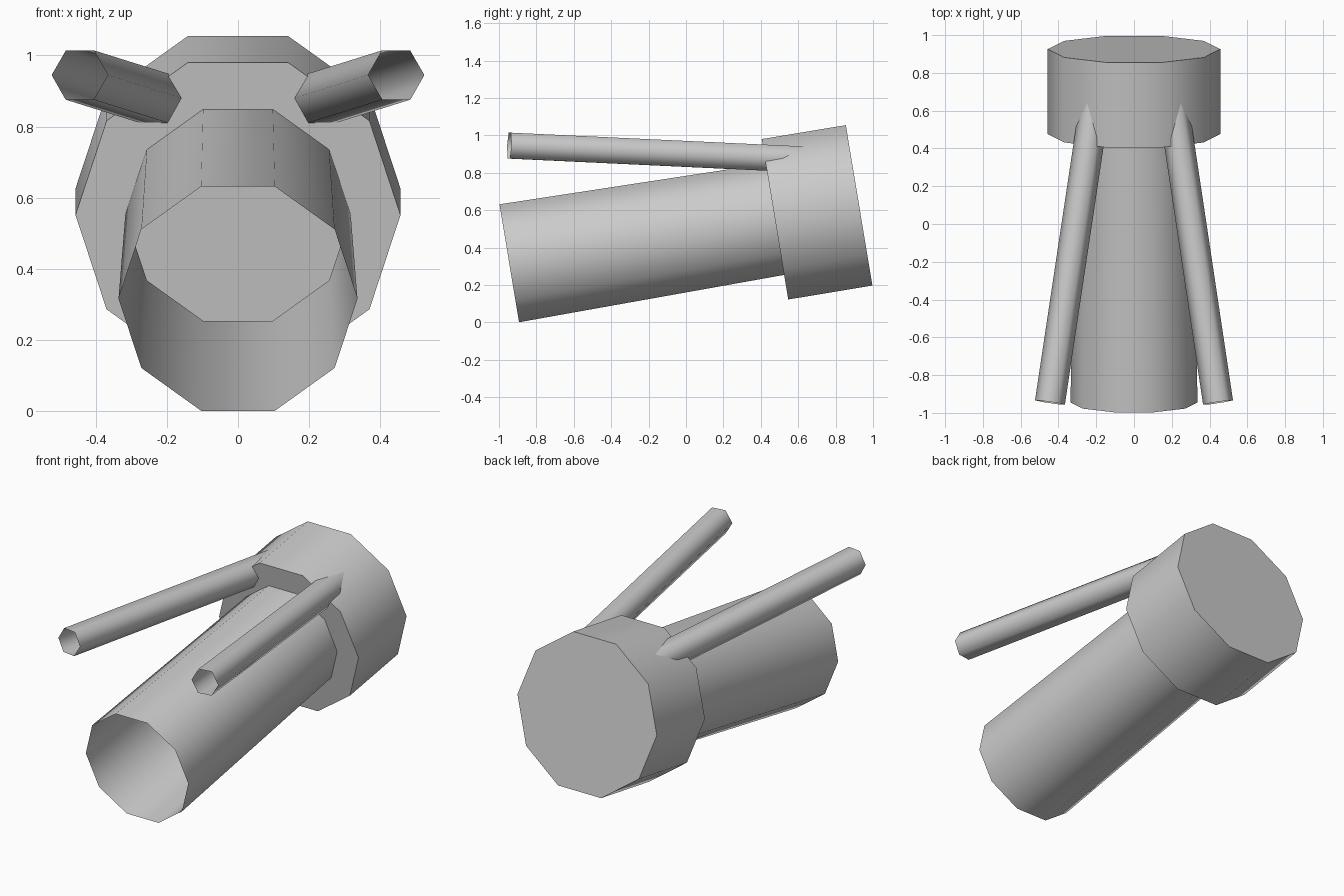
import bpy, bmesh, math
from mathutils import Vector

if "Cube" in bpy.data.objects:
    bpy.data.objects.remove(bpy.data.objects["Cube"])

grey = bpy.data.materials.new("plain grey")
grey.diffuse_color = (0.6, 0.6, 0.6, 1)
grey.use_nodes = True
grey.node_tree.nodes["Principled BSDF"].inputs["Base Color"].default_value = grey.diffuse_color


def lathe(name, start, axis, rings, sides, phase, close_end):
    """Rings of (distance along axis, radius) skinned into an open-fronted tube."""
    axis = axis.normalized()
    right = axis.cross(Vector((0, 0, 1))).normalized()
    up = right.cross(axis)
    bm = bmesh.new()
    loops = []
    for dist, rad in rings:
        loop = []
        for i in range(sides):
            a = 2 * math.pi * i / sides + phase
            loop.append(bm.verts.new(start + axis * dist + (right * math.cos(a) + up * math.sin(a)) * rad))
        loops.append(loop)
    for a, b in zip(loops, loops[1:]):
        for i in range(sides):
            j = (i + 1) % sides
            bm.faces.new((a[i], a[j], b[j], b[i]))
    if close_end:
        bm.faces.new(loops[-1])
    # outward normals: the first wall face must point away from the axis
    bm.normal_update()
    bm.faces.ensure_lookup_table()
    f = bm.faces[0]
    if f.normal.dot(f.calc_center_median() - start - axis * rings[1][0] / 2) < 0:
        bmesh.ops.reverse_faces(bm, faces=bm.faces[:])
    mesh = bpy.data.meshes.new(name)
    bm.to_mesh(mesh)
    bm.free()
    mesh.materials.append(grey)
    for p in mesh.polygons:
        p.use_smooth = True
    mesh.set_sharp_from_angle(angle=math.radians(65))
    obj = bpy.data.objects.new(name, mesh)
    bpy.context.collection.objects.link(obj)
    return obj


# tilted hollow barrel flaring into the wide rear drum
tilt = math.radians(9.4)
lathe("barrel_and_drum", Vector((0, -0.945, 0.316)),
      Vector((0, math.cos(tilt), math.sin(tilt))),
      [(0, 0.336), (1.44, 0.317), (1.44, 0.457), (1.896, 0.457)],
      10, 0, True)

# two thin hexagonal tubes running back into the drum
for side, label in ((-1, "left"), (1, "right")):
    lathe("thin_tube_" + label, Vector((side * 0.445, -0.945, 0.945)),
          Vector((-side * 0.15, 1, -0.047)),
          [(0, 0.08), (1.66, 0.08)], 6, 0, False)
